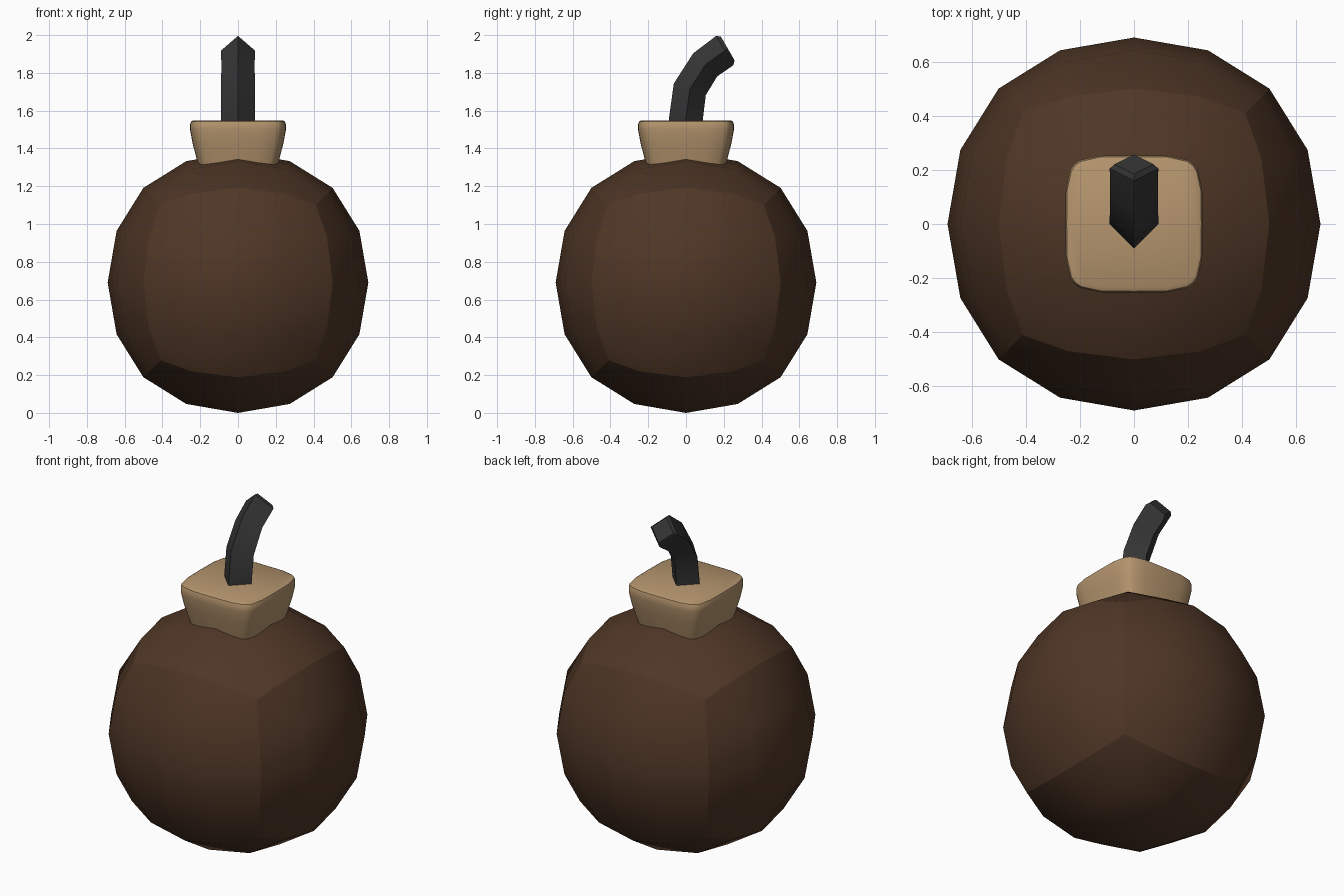
import bpy, bmesh, math
from mathutils import Vector

if "Cube" in bpy.data.objects:
    bpy.data.objects.remove(bpy.data.objects["Cube"])


def material(name, rgb):
    m = bpy.data.materials.new(name)
    m.diffuse_color = (*rgb, 1)
    m.use_nodes = True
    m.node_tree.nodes["Principled BSDF"].inputs["Base Color"].default_value = m.diffuse_color
    return m


def finish(bm, name, mat, smooth_angle=None):
    bmesh.ops.recalc_face_normals(bm, faces=bm.faces)
    me = bpy.data.meshes.new(name)
    bm.to_mesh(me)
    bm.free()
    me.materials.append(mat)
    ob = bpy.data.objects.new(name, me)
    bpy.context.collection.objects.link(ob)
    if smooth_angle is not None:
        bpy.ops.object.select_all(action='DESELECT')
        ob.select_set(True)
        bpy.context.view_layer.objects.active = ob
        bpy.ops.object.shade_smooth_by_angle(angle=math.radians(smooth_angle))
    return ob


def loft(rings):
    """Closed tube through rings of equal point count, capped at both ends."""
    bm = bmesh.new()
    vs = [[bm.verts.new(p) for p in r] for r in rings]
    n = len(vs[0])
    for a, b in zip(vs, vs[1:]):
        for i in range(n):
            j = (i + 1) % n
            bm.faces.new((a[i], a[j], b[j], b[i]))
    bm.faces.new(vs[0][::-1])
    bm.faces.new(vs[-1])
    return bm


brown = material("dark brown", (0.078, 0.037, 0.019))
tan = material("tan", (0.46, 0.30, 0.155))
charcoal = material("charcoal", (0.036, 0.036, 0.037))

# Ball: cube rounded by subdivision, the cube's own edges kept as seams
bm = bmesh.new()
bmesh.ops.create_cube(bm, size=1.644)
bmesh.ops.translate(bm, verts=bm.verts, vec=(0, 0, 0.69))
for e in bm.edges:
    e.smooth = False
for f in bm.faces:
    f.smooth = True
ball = finish(bm, "ball_body", brown)
sub = ball.modifiers.new("round", 'SUBSURF')
sub.levels = sub.render_levels = 2

# Collar: flared rounded-square plug with softened rim
outline = []
for k in range(4):
    for t in (-1, -0.85, -0.5, 0, 0.5, 0.85):
        a = k * math.pi / 2 + math.atan(t)
        c, s = math.cos(a), math.sin(a)
        r = (abs(c) ** 5 + abs(s) ** 5) ** -0.2
        outline.append((r * c, r * s))
profile = [(0.195, 1.25), (0.213, 1.32), (0.241, 1.43), (0.254, 1.50),
           (0.254, 1.525), (0.249, 1.542), (0.236, 1.549)]
bm = loft([[(x * h, y * h, z) for x, y in outline] for h, z in profile])
finish(bm, "collar", tan, 30)

# Fuse: diamond-section bar bending backwards, with a slightly eased tip
path = [(0.0, 1.50), (0.0, 1.56), (0.02, 1.713), (0.102, 1.843),
        (0.205, 1.918), (0.221, 1.929)]
tilt = [0, 0, 20, 44, 60, 60]
size = [0.09, 0.09, 0.09, 0.088, 0.09, 0.072]
rings = []
for (y, z), a, r in zip(path, tilt, size):
    a = math.radians(a)
    side, across = Vector((1, 0, 0)), Vector((0, math.cos(a), -math.sin(a)))
    o = Vector((0, y, z))
    rings.append([o + r * (side * math.cos(q) + across * math.sin(q))
                  for q in (k * math.pi / 2 for k in range(4))])
finish(loft(rings), "fuse", charcoal, 35)
